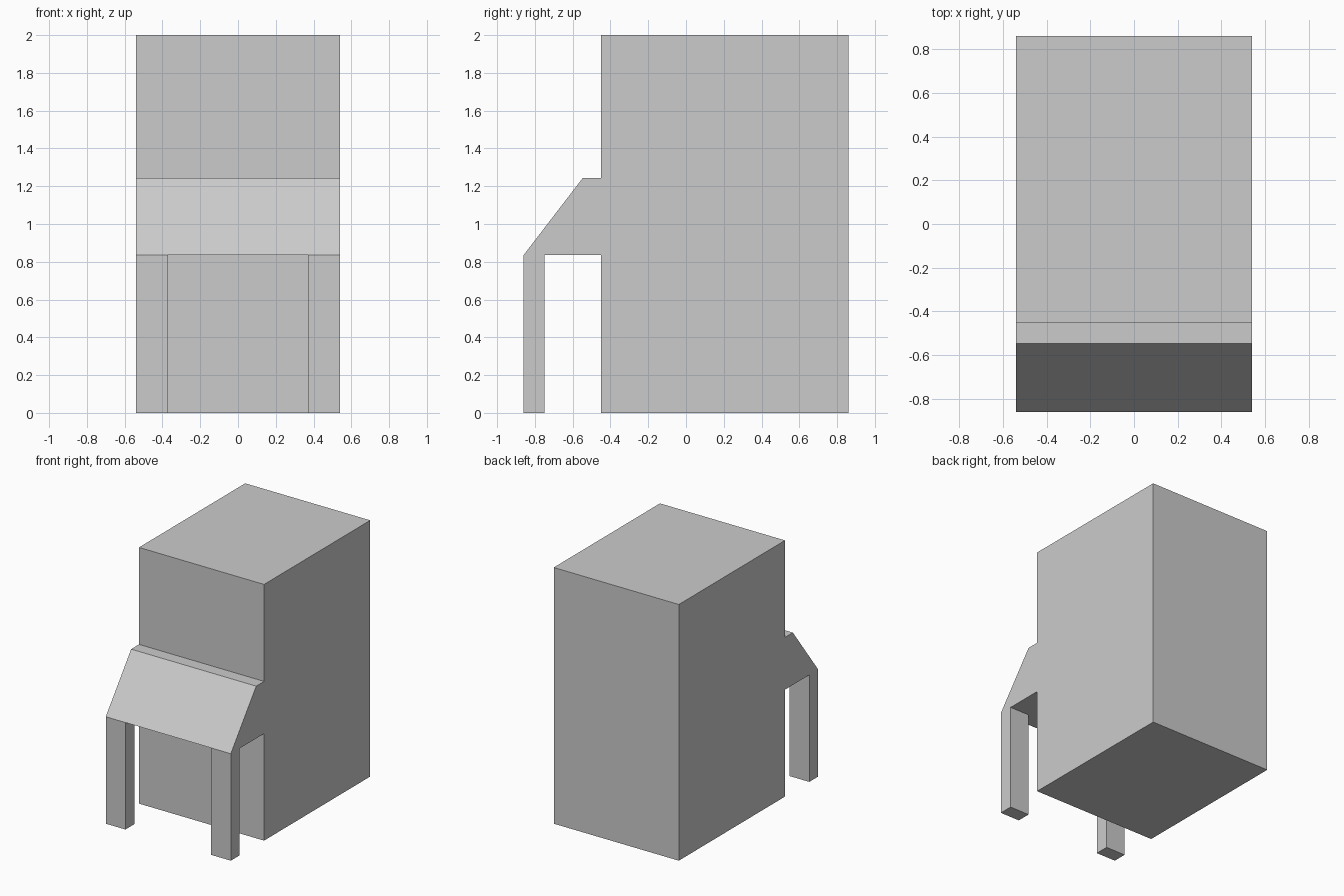
import bpy, bmesh

if "Cube" in bpy.data.objects:
    bpy.data.objects.remove(bpy.data.objects["Cube"])

HALF_W = 0.54       # half width of the whole model
FRONT, BACK = -0.86, 0.86
WALL = -0.45        # front wall of the main block
EAVE = 0.835        # underside of the canopy


def extrude_profile(name, profile, x0, x1):
    """Extrude a (y, z) profile along x from x0 to x1."""
    bm = bmesh.new()
    face = bm.faces.new([bm.verts.new((x0, y, z)) for y, z in profile])
    ext = bmesh.ops.extrude_face_region(bm, geom=[face])
    moved = [v for v in ext["geom"] if isinstance(v, bmesh.types.BMVert)]
    bmesh.ops.translate(bm, verts=moved, vec=(x1 - x0, 0, 0))
    bmesh.ops.recalc_face_normals(bm, faces=bm.faces)
    mesh = bpy.data.meshes.new(name)
    bm.to_mesh(mesh)
    bm.free()
    obj = bpy.data.objects.new(name, mesh)
    bpy.context.collection.objects.link(obj)
    return obj


def rect(y0, y1, z0, z1):
    return [(y0, z0), (y1, z0), (y1, z1), (y0, z1)]


# Main block
extrude_profile("main_block", rect(WALL, BACK, 0, 2), -HALF_W, HALF_W)

# Sloped canopy on the front wall
extrude_profile("canopy", [(WALL, EAVE), (FRONT, EAVE), (-0.547, 1.243), (WALL, 1.243)],
                -HALF_W, HALF_W)

# Two posts under the canopy, mirrored across x
post = extrude_profile("canopy_posts", rect(FRONT, -0.75, 0, EAVE), 0.37, HALF_W)
post.modifiers.new("mirror", "MIRROR").use_axis = (True, False, False)
